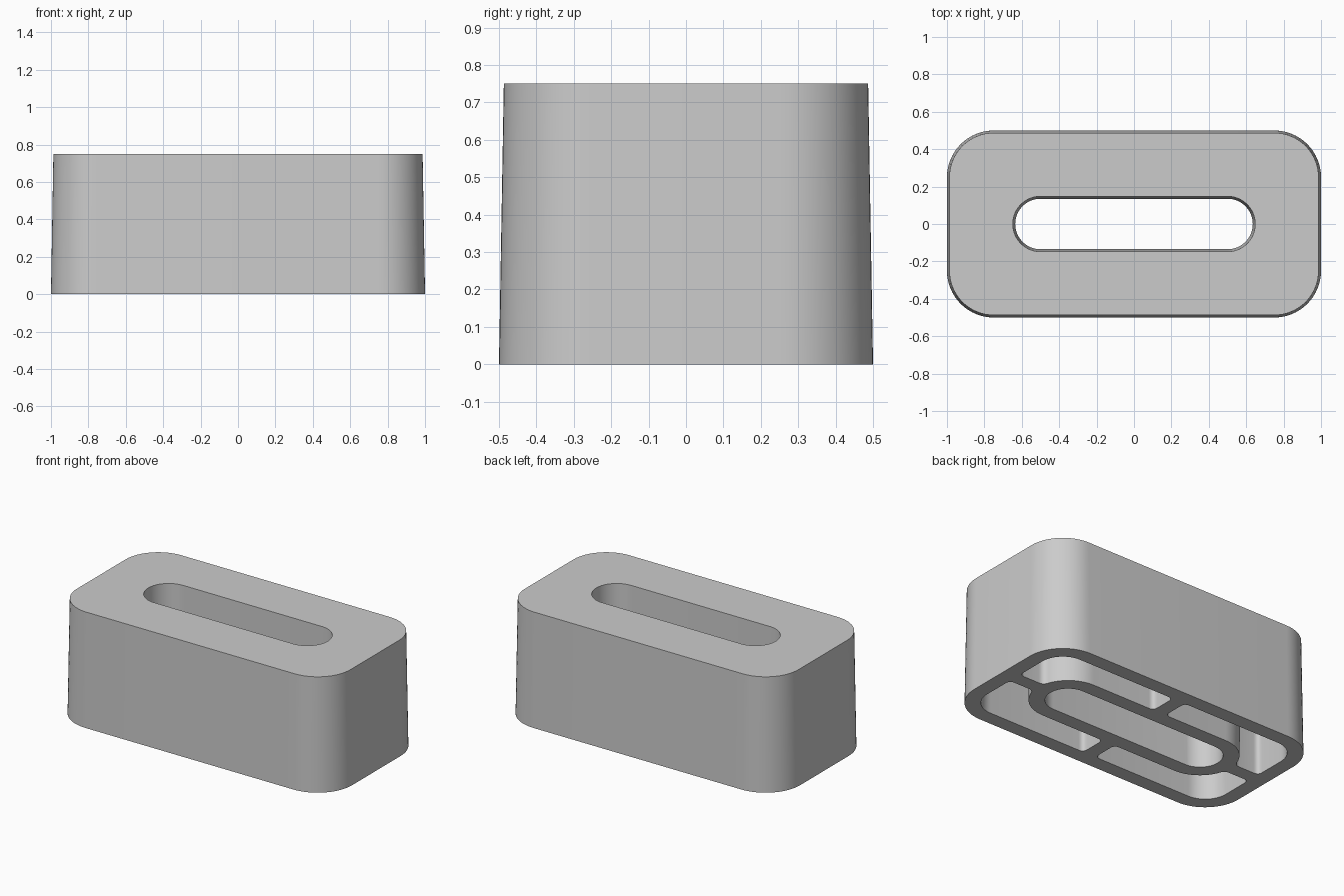
import bpy, bmesh
from math import cos, sin, pi, asin, sqrt
from mathutils import Vector

if "Cube" in bpy.data.objects:
    bpy.data.objects.remove(bpy.data.objects["Cube"], do_unlink=True)

HEIGHT, ROOF, DRAFT, WALL = 0.75, 0.65, 0.013, 0.095
STRAIGHT_X, STRAIGHT_Y, CORNER = 0.75, 0.25, 0.25
SLOT_X, SLOT_R = 0.5, 0.135
RIB, FILLET, STEPS = 0.045, 0.035, 16


def arc(cx, cy, r, a, b, steps=STEPS):
    return [Vector((cx + r * cos(a + (b - a) * i / steps),
                    cy + r * sin(a + (b - a) * i / steps))) for i in range(steps + 1)]


def rounded_rect(sx, sy, r):
    pts = []
    for k, (u, v) in enumerate([(1, 1), (-1, 1), (-1, -1), (1, -1)]):
        ring = arc(u * sx, v * sy, r, k * pi / 2, (k + 1) * pi / 2)
        pts += ring if sy else ring[:-1]if k in (0, 2) else ring
    return pts


def fillet(before, corner, after, steps=6):
    return [before * (1 - t) ** 2 + corner * 2 * t * (1 - t) + after * t ** 2
            for t in (i / steps for i in range(steps + 1))]


def pocket(inset):
    """Outline of one quarter pocket between shell, sleeve and two ribs."""
    f, rib = FILLET, RIB + inset
    sleeve, shell = SLOT_R + WALL + inset, CORNER - WALL - inset
    far_x, far_y = STRAIGHT_X + shell, STRAIGHT_Y + shell
    start = asin((rib + f) / sleeve)
    tip = Vector((SLOT_X + sqrt(sleeve ** 2 - rib ** 2), rib))
    sleeve_arc = arc(SLOT_X, 0, sleeve, start, pi / 2)
    V = Vector
    return (fillet(V((rib + f, sleeve)), V((rib, sleeve)), V((rib, sleeve + f)))
            + fillet(V((rib, far_y - f)), V((rib, far_y)), V((rib + f, far_y)))
            + arc(STRAIGHT_X, STRAIGHT_Y, shell, pi / 2, 0)
            + fillet(V((far_x, rib + f)), V((far_x, rib)), V((far_x - f, rib)))
            + fillet(tip + V((f, 0)), tip, sleeve_arc[0])
            + sleeve_arc[1:])


bm = bmesh.new()


def loft(low, high, z_high):
    """Wall between two matching outlines; returns its bottom and top edges."""
    n = len(low)
    a = [bm.verts.new((p.x, p.y, 0)) for p in low]
    b = [bm.verts.new((p.x, p.y, z_high)) for p in high]
    for i in range(n):
        j = (i + 1) % n
        bm.faces.new((a[i], a[j], b[j], b[i]))
    return ([bm.edges.get((a[i], a[i - 1])) for i in range(n)],
            [bm.edges.get((b[i], b[i - 1])) for i in range(n)])


def cap(edges, z):
    bmesh.ops.triangle_fill(bm, edges=edges, use_beauty=True, normal=(0, 0, z))


# Tapered outer shell and through slot
shell_low, shell_high = loft(rounded_rect(STRAIGHT_X, STRAIGHT_Y, CORNER),
                             rounded_rect(STRAIGHT_X, STRAIGHT_Y, CORNER - DRAFT), HEIGHT)
slot_low, slot_high = loft(rounded_rect(SLOT_X, 0, SLOT_R),
                           rounded_rect(SLOT_X, 0, SLOT_R + DRAFT), HEIGHT)
cap(shell_high + slot_high, 1)

# Four mirrored pockets, leaving ribs between them
underside = shell_low + slot_low
for sx in (1, -1):
    for sy in (1, -1):
        low, high = [[Vector((p.x * sx, p.y * sy)) for p in pocket(d)] for d in (0, DRAFT)]
        rim, ceiling = loft(low, high, ROOF)
        underside += rim
        cap(ceiling, -1)
cap(underside, -1)

bmesh.ops.remove_doubles(bm, verts=bm.verts, dist=1e-5)
bmesh.ops.recalc_face_normals(bm, faces=bm.faces)
mesh = bpy.data.meshes.new("slotted_block")
bm.to_mesh(mesh)
bm.free()

block = bpy.data.objects.new("slotted_block", mesh)
bpy.context.collection.objects.link(block)

# Plain grey finish
grey = bpy.data.materials.new("light_grey")
grey.use_nodes = True
colour = (0.6, 0.6, 0.6, 1)
grey.diffuse_color = colour
grey.node_tree.nodes["Principled BSDF"].inputs["Base Color"].default_value = colour
mesh.materials.append(grey)

bpy.context.view_layer.objects.active = block
block.select_set(True)
bpy.ops.object.shade_smooth_by_angle(angle=0.6)
